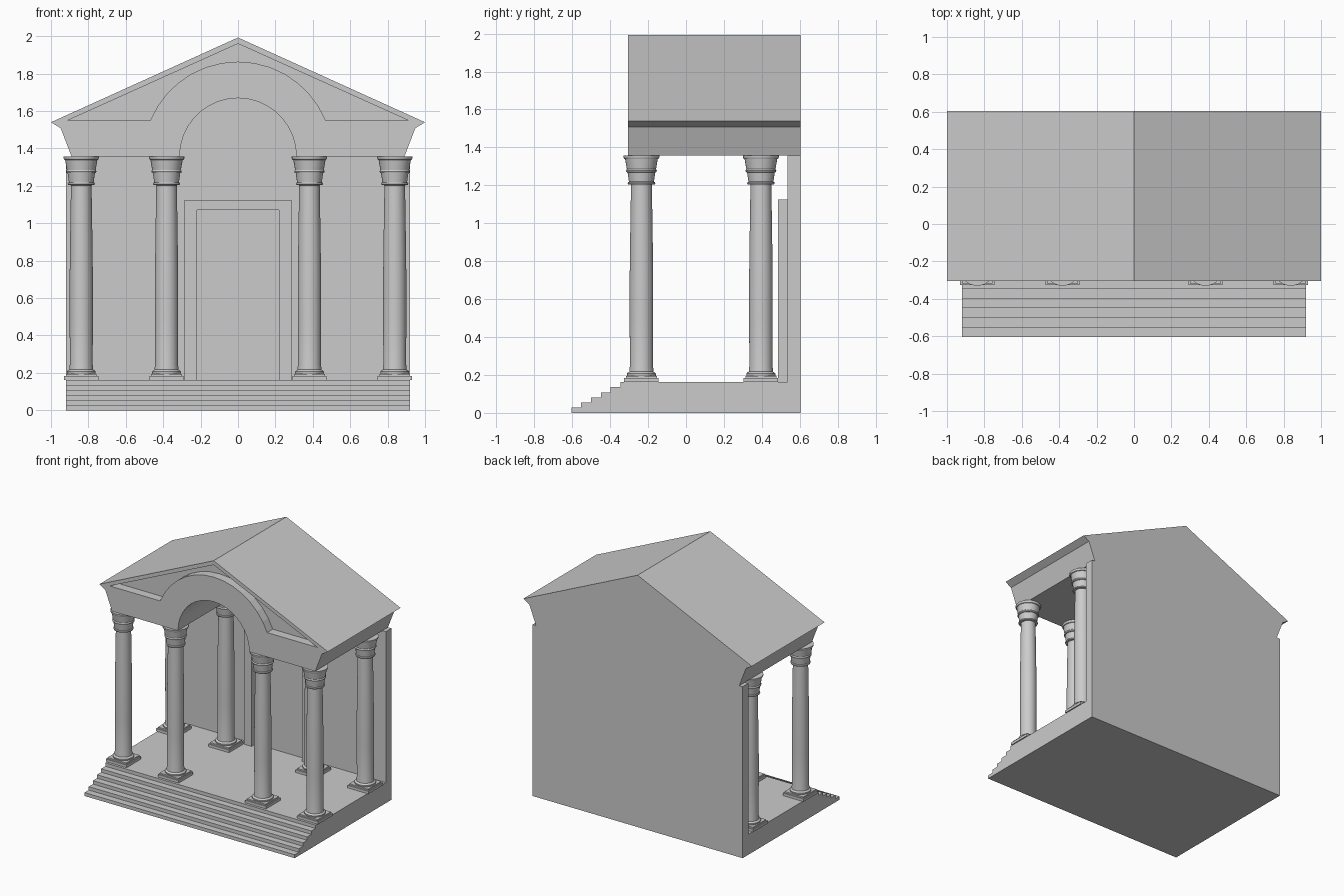
import bpy, bmesh
from math import sin, cos, pi, radians

if "Cube" in bpy.data.objects:
    bpy.data.objects.remove(bpy.data.objects["Cube"])

def finish(name, bm, smooth=False):
    bmesh.ops.recalc_face_normals(bm, faces=bm.faces)
    me = bpy.data.meshes.new(name)
    bm.to_mesh(me)
    bm.free()
    ob = bpy.data.objects.new(name, me)
    bpy.context.collection.objects.link(ob)
    bpy.ops.object.select_all(action='DESELECT')
    bpy.context.view_layer.objects.active = ob
    ob.select_set(True)
    if smooth:
        bpy.ops.object.shade_smooth_by_angle(angle=radians(35))
    return ob

def prism(name, pts, a, b, axis='Y'):
    """Extrude a 2D outline: (x, z) along Y or (y, z) along X."""
    bm = bmesh.new()
    place = (lambda p, d: (p[0], d, p[1])) if axis == 'Y' else (lambda p, d: (d, p[0], p[1]))
    r0 = [bm.verts.new(place(p, a)) for p in pts]
    r1 = [bm.verts.new(place(p, b)) for p in pts]
    bm.faces.new(r0)
    bm.faces.new(r1[::-1])
    n = len(pts)
    for i in range(n):
        bm.faces.new((r0[i], r1[i], r1[(i + 1) % n], r0[(i + 1) % n]))
    return finish(name, bm)

def mirrored(half):
    """Close a right-half outline by reflecting it across x = 0."""
    return half + [(-x, z) for x, z in reversed(half) if x > 1e-6]

def cut(ob, cutter):
    mod = ob.modifiers.new("cut", 'BOOLEAN')
    mod.operation, mod.solver, mod.object = 'DIFFERENCE', 'EXACT', cutter
    bpy.context.view_layer.objects.active = ob
    bpy.ops.object.modifier_apply(modifier=mod.name)
    bpy.data.objects.remove(cutter)

FLOOR, TOP = 0.163, 1.357
FRONT, BACK = -0.305, 0.605

# Stepped platform
steps, n = [], 6
for i in range(n):
    y = -0.605 + i * 0.052
    steps += [(y, FLOOR * i / n), (y, FLOOR * (i + 1) / n)]
prism("stepped_base", steps + [(BACK, FLOOR), (BACK, 0)], -0.92, 0.92, 'X')

# Back wall and door surround
prism("back_wall", [(-0.92, FLOOR), (0.92, FLOOR), (0.92, TOP), (-0.92, TOP)], 0.535, BACK)
prism("door_frame", [(-0.285, FLOOR), (-0.285, 1.125), (0.285, 1.125), (0.285, FLOOR),
                     (0.22, FLOOR), (0.22, 1.07), (-0.22, 1.07), (-0.22, FLOOR)], 0.485, 0.535)

# Gabled roof with entablature
roof = prism("gable_roof", mirrored([(0.89, TOP), (0.948, 1.508), (1.0, 1.54), (0, 1.993)]), FRONT, BACK)

# Barrel vault running back to the wall
R = 0.312
vault = [(R * cos(pi * i / 18), TOP + R * sin(pi * i / 18)) for i in range(19)]
cut(roof, prism("vault_cutter", [(R, 1.2)] + vault + [(-R, 1.2)], -0.5, 0.535))

# Sunken pediment panel around the arch band
R, a0 = 0.507, 0.39
arch = [(R * cos(a0 + (pi - 2 * a0) * i / 14), TOP + R * sin(a0 + (pi - 2 * a0) * i / 14))
        for i in range(15)]
panel = [(0.91, 1.55)] + arch + [(-0.91, 1.55), (0, 1.96)]
cut(roof, prism("panel_cutter", panel, -0.5, FRONT + 0.07))

# Columns: turned profile (radius, z) on a square plinth
profile = [(0.072, 0.190), (0.077, 0.198), (0.077, 0.207), (0.070, 0.214), (0.064, 0.217),
           (0.064, 0.226), (0.061, 0.245), (0.062, 0.5), (0.062, 0.72), (0.059, 0.95),
           (0.055, 1.203), (0.070, 1.205), (0.073, 1.211), (0.070, 1.217), (0.066, 1.219),
           (0.073, 1.268), (0.079, 1.270), (0.081, 1.277), (0.078, 1.284), (0.077, 1.286),
           (0.086, 1.338), (0.091, 1.340), (0.095, 1.348), (0.095, TOP)]

def column(name, cx, cy, seg=32):
    bm = bmesh.new()
    rings = [[bm.verts.new((cx + r * cos(2 * pi * k / seg), cy + r * sin(2 * pi * k / seg), z))
              for k in range(seg)] for r, z in profile]
    for lo, hi in zip(rings, rings[1:]):
        for k in range(seg):
            j = (k + 1) % seg
            bm.faces.new((lo[k], lo[j], hi[j], hi[k]))
    bm.faces.new(rings[0][::-1])
    bm.faces.new(rings[-1])
    # Two-tier plinth
    for half, z0, z1 in ((0.091, FLOOR, 0.184), (0.082, 0.184, 0.195)):
        cube = bmesh.ops.create_cube(bm, size=1)["verts"]
        bmesh.ops.scale(bm, verts=cube, vec=(2 * half, 2 * half, z1 - z0))
        bmesh.ops.translate(bm, verts=cube, vec=(cx, cy, (z0 + z1) / 2))
    finish(name, bm, smooth=True)

for row, cy in (("front", -0.235), ("rear", 0.395)):
    for i, cx in enumerate((-0.838, -0.382, 0.382, 0.838)):
        column(f"{row}_column_{i + 1}", cx, cy)
